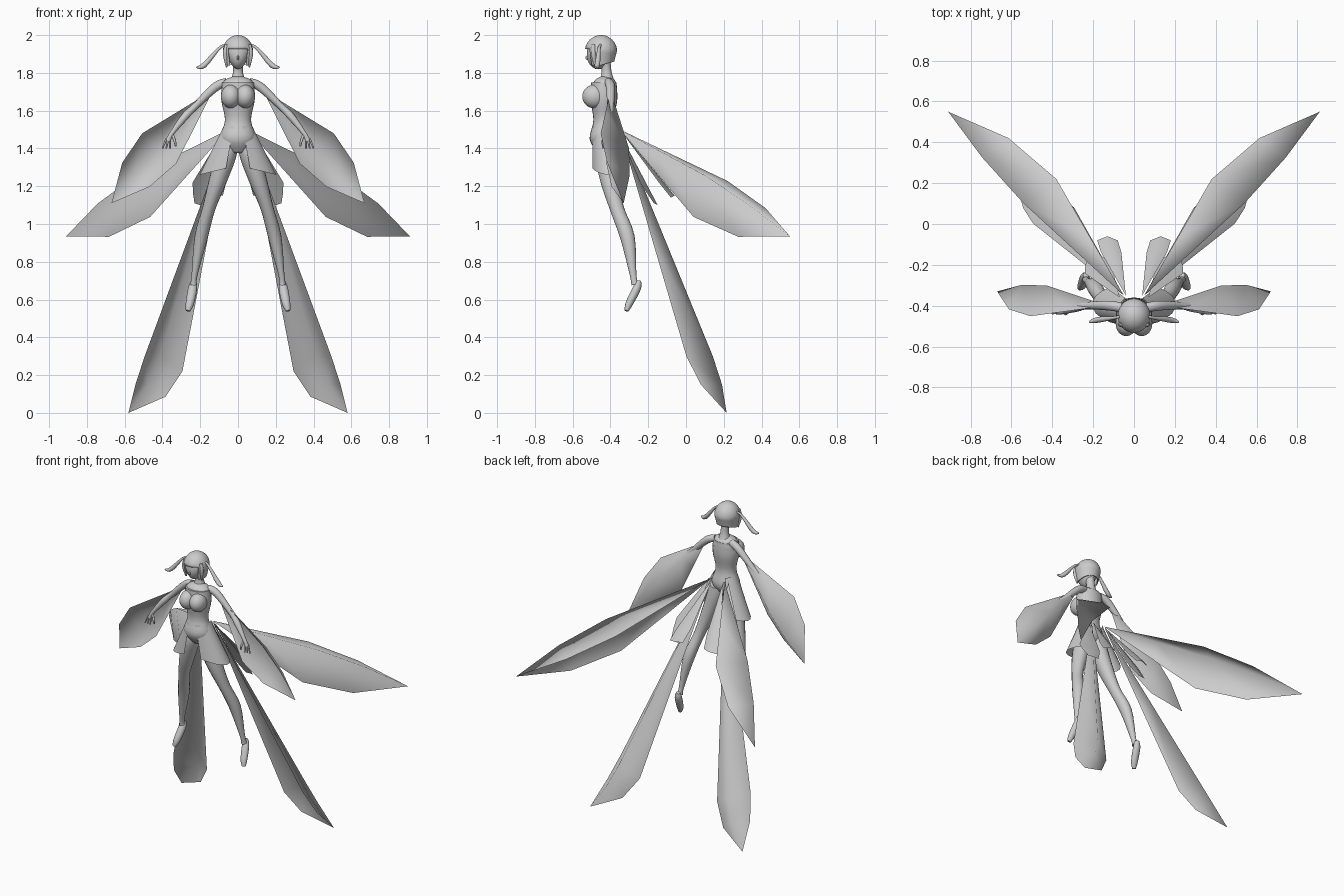
import bpy, bmesh, math
from mathutils import Vector

cube = bpy.data.objects.get("Cube")
if cube:
    bpy.data.objects.remove(cube)

grey = bpy.data.materials.new("plain_grey")
grey.use_nodes = True
colour = (0.6, 0.6, 0.6, 1)
grey.diffuse_color = colour
grey.node_tree.nodes["Principled BSDF"].inputs["Base Color"].default_value = colour


def finish(name, bm, mirror, angle=60):
    """Turn a bmesh into a smooth shaded object, mirrored across x when asked."""
    bmesh.ops.recalc_face_normals(bm, faces=bm.faces[:])
    mesh = bpy.data.meshes.new(name)
    bm.to_mesh(mesh)
    bm.free()
    obj = bpy.data.objects.new(name, mesh)
    bpy.context.collection.objects.link(obj)
    mesh.materials.append(grey)
    for other in bpy.context.selected_objects:
        other.select_set(False)
    bpy.context.view_layer.objects.active = obj
    obj.select_set(True)
    bpy.ops.object.shade_smooth_by_angle(angle=math.radians(angle))
    if mirror:
        modifier = obj.modifiers.new("mirror", 'MIRROR')
        modifier.use_mirror_merge = False
    return obj


def bridge(bm, lines, closed=False):
    """Fill quads between neighbouring lines of vertices."""
    count = len(lines[0])
    for first, second in zip(lines, lines[1:]):
        for k in range(count if closed else count - 1):
            n = (k + 1) % count
            bm.faces.new((first[k], first[n], second[n], second[k]))


def smooth_path(points, steps=4):
    """Pass a smooth curve through the given points, radius included."""
    knots = [Vector(p) for p in (points[0], *points, points[-1])]
    result = []
    for a, b, c, d in zip(knots, knots[1:], knots[2:], knots[3:]):
        for i in range(steps):
            t = i / steps
            result.append(b + (c - a) * (t / 2) + (a * 2 - b * 5 + c * 4 - d) * (t * t / 2)
                          + (b * 3 - a - c * 3 + d) * (t ** 3 / 2))
    return result + [knots[-1]]


def tube(name, points, depth=1, mirror=True, sides=16):
    """Loft ellipses along smooth points of (x, y, z, radius)."""
    bm = bmesh.new()
    path = smooth_path(points)
    rings = []
    for i, p in enumerate(path):
        before, after = path[max(i - 1, 0)], path[min(i + 1, len(path) - 1)]
        along = (after - before).to_3d().normalized()
        across = Vector((0, 1, 0)).cross(along).normalized()
        deep = along.cross(across) * depth
        angles = [math.tau * k / sides for k in range(sides)]
        rings.append([bm.verts.new(p.to_3d() + (across * math.cos(a) + deep * math.sin(a)) * p.w)
                      for a in angles])
    bridge(bm, rings, closed=True)
    bm.faces.new(rings[0])
    bm.faces.new(rings[-1])
    return finish(name, bm, mirror)


def feather(name, root, tip, offsets, peak, end=0):
    """Thin mirrored blade: each offset is one edge's distance from the chord at the peak."""
    bm = bmesh.new()
    stations = (0, peak / 2, peak, (1 + peak) / 2, 1)
    widths = (0, 0.5, 1, max(0.8, end), end)
    root, tip = Vector(root), Vector(tip)
    lines = [[bm.verts.new(root.lerp(tip, t) + Vector(offset) * width)
              for t, width in zip(stations, widths)] for offset in offsets]
    bridge(bm, lines)
    bmesh.ops.remove_doubles(bm, verts=bm.verts[:], dist=0.001)
    return finish(name, bm, True, angle=120)


def ball(name, centre, size, mirror=False, keep=None, shape=None):
    """Ellipsoid; keep(direction) trims faces and shape(direction) bends it."""
    bm = bmesh.new()
    bmesh.ops.create_uvsphere(bm, u_segments=32, v_segments=20, radius=1)
    if keep:
        cut = [f for f in bm.faces if not keep(f.calc_center_median())]
        bmesh.ops.delete(bm, geom=cut, context='FACES')
    for v in bm.verts:
        direction = shape(v.co.copy()) if shape else v.co
        v.co = Vector(centre) + Vector([d * s for d, s in zip(direction, size)])
    return finish(name, bm, mirror)


def face_shape(d):
    """Narrow the jaw and push the chin forward."""
    if d.z < 0:
        d.x *= 1 + d.z / 3
        d.y += d.z / 10
    return d


def hair_shape(d):
    """Let the hair hang almost straight, shorter at the nape."""
    if d.z < 0:
        spread = (1 + d.z / 5) / max(0.4, math.hypot(d.x, d.y))
        d.x, d.y = d.x * spread, d.y * spread
        d.z *= 1 - max(d.y, 0) / 3
    return d


# Head with bobbed hair open around the face
ball("face", (0, -0.455, 1.905), (0.066, 0.07, 0.085), shape=face_shape)
ball("nose", (0, -0.523, 1.88), (0.006, 0.01, 0.012))
hair = ball("hair", (0, -0.45, 1.915), (0.08, 0.085, 0.085), shape=hair_shape,
            keep=lambda d: d.z > -0.88 and not (d.y < -abs(d.x) and d.z < 0.2))
hair.modifiers.new("thickness", 'SOLIDIFY').thickness = 0.008
tube("side_lock", [(0.06, -0.49, 1.95, 0.01), (0.067, -0.49, 1.9, 0.013), (0.06, -0.48, 1.83, 0.004)])
tube("long_lock", [(0.06, -0.45, 1.95, 0.006), (0.1, -0.46, 1.93, 0.008),
                   (0.18, -0.47, 1.84, 0.014), (0.22, -0.48, 1.83, 0.004)])

# Neck, torso and a close fitting bodice that follows the torso
tube("neck", [(0, -0.43, 1.87, 0.03), (0, -0.42, 1.8, 0.027), (0, -0.42, 1.74, 0.05)], mirror=False)
profile = [(1.78, 0.03), (1.75, 0.08), (1.66, 0.085), (1.55, 0.065), (1.45, 0.09), (1.375, 0.035)]
tube("torso", [(0, -0.43, z, w) for z, w in profile], depth=0.75, mirror=False, sides=24)
tube("bodice", [(0, -0.435, z, w + 0.004) for z, w in profile[1:]], depth=0.8, mirror=False, sides=24)
ball("bust", (0.038, -0.485, 1.675), (0.052, 0.064, 0.062), mirror=True)

# Arms with hands, fingers and thumbs
tube("arm", [(0.06, -0.41, 1.75, 0.023), (0.12, -0.4, 1.725, 0.024), (0.23, -0.4, 1.62, 0.018),
             (0.28, -0.41, 1.57, 0.02), (0.35, -0.43, 1.48, 0.012), (0.37, -0.43, 1.44, 0.014)])
for i in range(3):
    knuckle = Vector((0.36 + i / 100, -0.43, 1.45, 0.006))
    bend = Vector((i / 200, -0.005, -0.025, -0.001))
    tube("finger", [knuckle, knuckle + bend, knuckle + bend * 2], sides=8)
tube("thumb", [(0.35, -0.43, 1.48, 0.007), (0.335, -0.44, 1.44, 0.007), (0.33, -0.44, 1.41, 0.004)], sides=8)

# Legs with pointed feet
tube("leg", [(0.05, -0.42, 1.43, 0.05), (0.065, -0.42, 1.36, 0.055), (0.11, -0.4, 1.22, 0.046),
             (0.155, -0.365, 1.08, 0.034), (0.195, -0.31, 0.93, 0.035), (0.23, -0.28, 0.73, 0.016),
             (0.235, -0.27, 0.68, 0.018)], depth=1.1)
tube("foot", [(0.235, -0.25, 0.7, 0.014), (0.24, -0.26, 0.66, 0.024), (0.255, -0.3, 0.58, 0.022),
              (0.265, -0.315, 0.54, 0.012)], depth=0.9)

# Skirt panel: flared arc from the front opening around the hip
bm = bmesh.new()
rows = []
for drop in (0, 0.5, 1):
    row = []
    for step in range(9):
        a = math.radians(18 + 16 * step)
        wide, deep = 0.075 + 0.13 * drop, 0.075 + 0.03 * drop
        row.append(bm.verts.new((wide * math.sin(a), -0.425 + 0.03 * drop - deep * math.cos(a),
                                 1.52 - drop * (0.21 + 0.05 * math.sin(a)))))
    rows.append(row)
bridge(bm, rows)
finish("skirt_panel", bm, True)

# Blunt feathers behind the skirt
feather("side_feather", (0.07, -0.36, 1.5), (0.19, -0.15, 1.1),
        [(0.08, -0.04, 0.02), (0.02, 0, 0), (-0.05, 0, 0)], peak=0.75, end=0.5)
feather("rear_feather", (0.04, -0.35, 1.5), (0.13, -0.06, 1.14),
        [(0.05, -0.02, 0), (0, 0, 0.01), (-0.05, -0.02, 0.01)], peak=0.8, end=1)

# Wings: upper pair with a raised ridge, cupped sleeve pair, and long trailing pair
feather("upper_wing", (0.05, -0.35, 1.5), (0.91, 0.55, 0.935),
        [(-0.1, 0.12, 0.01), (0.06, 0, 0.04), (-0.015, -0.06, -0.18)], peak=0.5)
feather("sleeve_wing", (0.13, -0.4, 1.71), (0.67, -0.33, 1.11),
        [(0.08, -0.09, 0.1), (0, 0.06, 0.02), (-0.1, -0.06, -0.06)], peak=0.55)
feather("trailing_wing", (0.05, -0.35, 1.5), (0.58, 0.215, 0),
        [(0.02, -0.1, 0), (-0.06, 0.04, 0), (-0.18, -0.02, -0.08)], peak=0.8)
